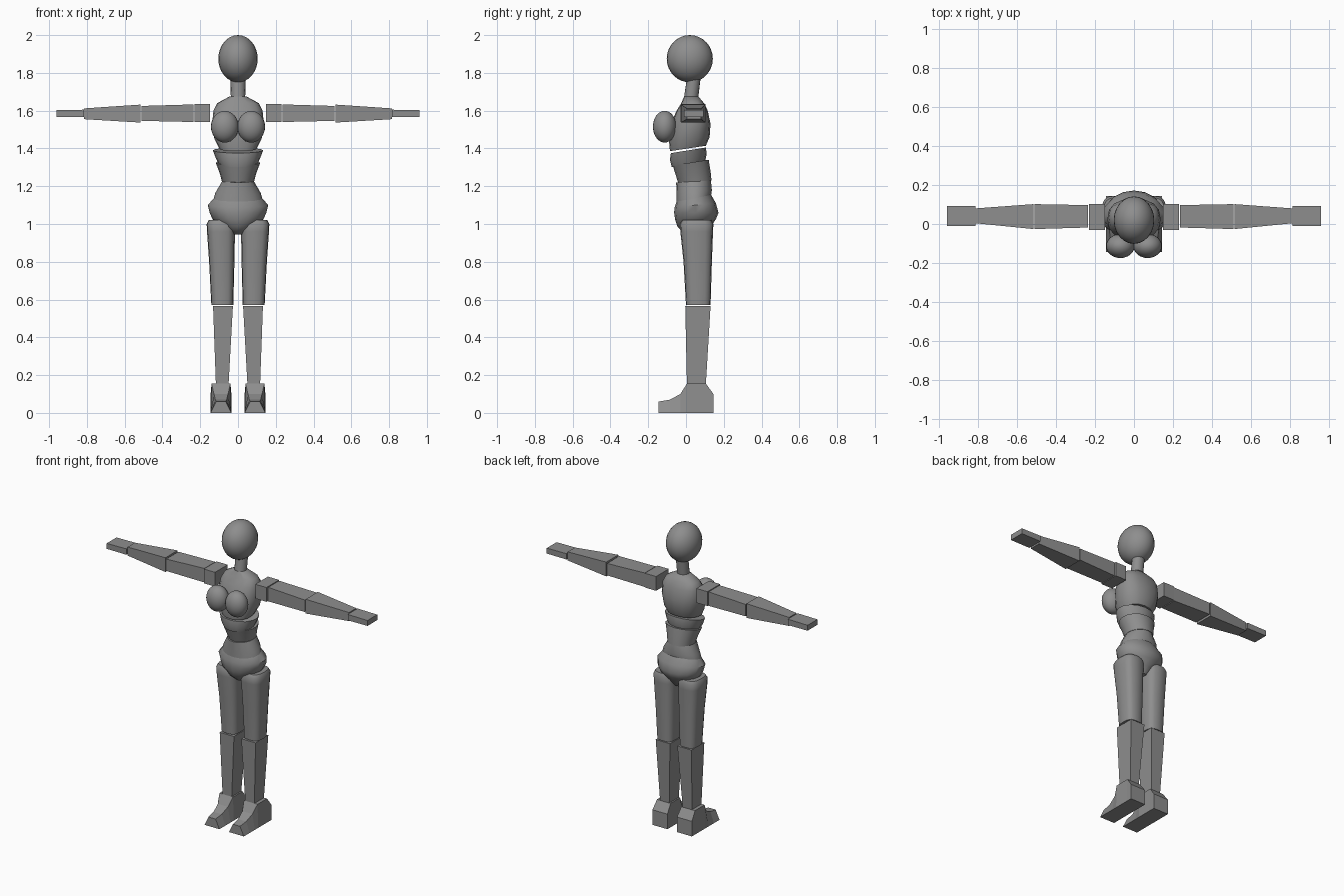
import bpy, bmesh, math
from mathutils import Vector

if "Cube" in bpy.data.objects:
    bpy.data.objects.remove(bpy.data.objects["Cube"])

grey = bpy.data.materials.new("mannequin grey")
grey.diffuse_color = (0.27, 0.27, 0.27, 1)
grey.use_nodes = True
grey.node_tree.nodes["Principled BSDF"].inputs["Base Color"].default_value = grey.diffuse_color


def make(name, rings, smooth=None):
    """Skin a list of equal-length point rings and cap both ends."""
    bm = bmesh.new()
    vr = [[bm.verts.new(p) for p in r] for r in rings]
    n = len(vr[0])
    for a, b in zip(vr, vr[1:]):
        for i in range(n):
            j = (i + 1) % n
            bm.faces.new((a[i], a[j], b[j], b[i]))
    bm.faces.new(vr[0][::-1])
    bm.faces.new(vr[-1])
    bmesh.ops.recalc_face_normals(bm, faces=bm.faces)
    me = bpy.data.meshes.new(name)
    bm.to_mesh(me)
    bm.free()
    return finish(bpy.data.objects.new(name, me), smooth)


def finish(ob, smooth):
    if ob.name not in bpy.context.scene.collection.objects:
        bpy.context.scene.collection.objects.link(ob)
    ob.data.materials.append(grey)
    if smooth:
        bpy.ops.object.select_all(action='DESELECT')
        ob.select_set(True)
        bpy.context.view_layer.objects.active = ob
        bpy.ops.object.shade_smooth_by_angle(angle=math.radians(smooth))
    return ob


def oval(z, y0, y1, rx, tilt=0.0, cx=0.0, e=2.0, n=16):
    """Superellipse ring from y0 to y1; tilt raises the back edge."""
    cy, ry = (y0 + y1) / 2, (y1 - y0) / 2
    out = []
    for i in range(n):
        a = 2 * math.pi * i / n
        c, s = math.cos(a), math.sin(a)
        x = math.copysign(abs(c) ** (2 / e), c) * rx
        y = math.copysign(abs(s) ** (2 / e), s) * ry
        out.append((cx + x, cy + y, z + tilt * y))
    return out


def ball(name, loc, scale):
    bm = bmesh.new()
    bmesh.ops.create_uvsphere(bm, u_segments=24, v_segments=16, radius=1)
    for v in bm.verts:
        v.co = Vector(v.co[k] * scale[k] + loc[k] for k in range(3))
    me = bpy.data.meshes.new(name)
    bm.to_mesh(me)
    bm.free()
    return finish(bpy.data.objects.new(name, me), 60)


# Head and neck
ball("head", (0, 0.02, 1.875), (0.104, 0.122, 0.125))
make("neck", [oval(1.66, -0.012, 0.064, 0.038), oval(1.78, 0.006, 0.078, 0.04)], 40)

# Chest and bust
make("chest", [oval(1.40, -0.085, 0.105, 0.10, 0.15, e=2.3),
               oval(1.45, -0.09, 0.125, 0.125, 0.1, e=2.3),
               oval(1.53, -0.08, 0.13, 0.137, e=2.4),
               oval(1.60, -0.05, 0.115, 0.13, e=2.6),
               oval(1.64, -0.025, 0.095, 0.11, e=2.6),
               oval(1.675, -0.01, 0.066, 0.045)], 50)

# Waist segments, leaning forward at the lower edge
make("ribs", [oval(1.315, -0.075, 0.10, 0.10, 0.16),
              oval(1.355, -0.085, 0.11, 0.12, 0.16),
              oval(1.39, -0.08, 0.105, 0.133, 0.16)], 40)
make("waist", [oval(1.225, -0.042, 0.135, 0.085, 0.05),
               oval(1.27, -0.055, 0.13, 0.097, 0.1),
               oval(1.325, -0.07, 0.12, 0.118, 0.16)], 40)
make("belly", [oval(1.13, -0.05, 0.132, 0.13, 0.18),
               oval(1.165, -0.05, 0.137, 0.12, 0.14),
               oval(1.225, -0.052, 0.132, 0.085, 0.05)], 40)

# Pelvis narrowing to the crotch
make("pelvis", [oval(0.945, 0.0, 0.10, 0.035),
                oval(0.985, -0.045, 0.13, 0.08),
                oval(1.025, -0.058, 0.158, 0.135),
                oval(1.06, -0.063, 0.172, 0.15),
                oval(1.10, -0.06, 0.158, 0.16, 0.1),
                oval(1.14, -0.048, 0.132, 0.125, 0.18)], 45)


def arm_box(name, s, x0, a, x1, b):
    """Tapered box along x; a and b are (y0, y1, z0, z1) at each end."""
    make(name, [[(s * x, q[0], q[2]), (s * x, q[1], q[2]),
                 (s * x, q[1], q[3]), (s * x, q[0], q[3])]
                for x, q in ((x0, a), (x1, b))])


# Foot outline: (y, top height, half width on top)
FOOT = [(0.145, 0.10, 0.055), (0.105, 0.155, 0.05), (0.005, 0.155, 0.05),
        (-0.03, 0.10, 0.037), (-0.085, 0.07, 0.03), (-0.145, 0.06, 0.026)]

for s, side in ((-1, "right"), (1, "left")):
    ball(side + "_bust", (s * 0.07, -0.113, 1.515), (0.073, 0.062, 0.084))
    # Arm
    arm_box(side + "_shoulder", s, 0.148, (-0.03, 0.103, 1.54, 1.635),
            0.23, (-0.03, 0.103, 1.54, 1.635))
    arm_box(side + "_upper_arm", s, 0.235, (-0.018, 0.097, 1.54, 1.633),
            0.51, (-0.026, 0.102, 1.546, 1.625))
    arm_box(side + "_forearm", s, 0.516, (-0.026, 0.102, 1.537, 1.632),
            0.815, (0.004, 0.08, 1.555, 1.612))
    arm_box(side + "_hand", s, 0.815, (-0.01, 0.093, 1.566, 1.605),
            0.96, (-0.01, 0.093, 1.567, 1.603))
    # Leg
    make(side + "_thigh", [oval(0.57, 0.0, 0.13, 0.058, cx=s * 0.083, e=3),
                           oval(0.80, -0.013, 0.137, 0.067, cx=s * 0.086, e=3),
                           oval(0.96, -0.03, 0.143, 0.074, cx=s * 0.09, e=3),
                           oval(1.0, -0.032, 0.145, 0.075, cx=s * 0.091, e=3),
                           oval(1.02, -0.02, 0.135, 0.064, cx=s * 0.091, e=3)], 40)
    make(side + "_shin", [[(s * x0, y0, z), (s * x1, y0, z), (s * x1, y1, z), (s * x0, y1, z)]
                          for x0, x1, y0, y1, z in ((0.05, 0.117, 0.005, 0.105, 0.15),
                                                    (0.027, 0.132, -0.004, 0.13, 0.565))])
    make(side + "_foot", [[(s * 0.09 - 0.055, y, 0), (s * 0.09 + 0.055, y, 0),
                           (s * 0.09 + w, y, h), (s * 0.09 - w, y, h)]
                          for y, h, w in FOOT])
